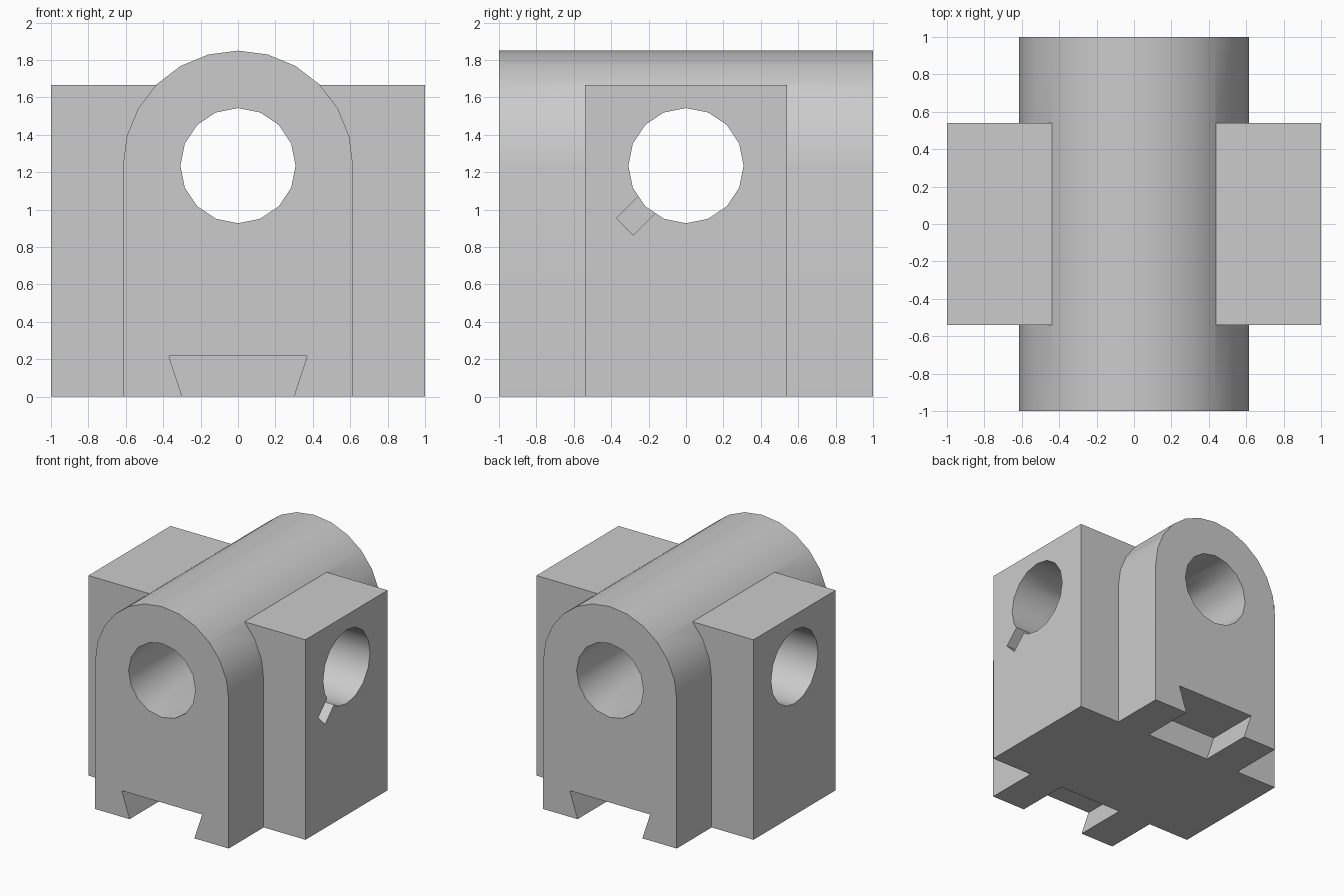
import bpy
import bmesh
from math import cos, sin, pi, radians
from mathutils import Matrix, Vector

cube = bpy.data.objects.get("Cube")
if cube:
    bpy.data.objects.remove(cube, do_unlink=True)

AXIS_Z = 1.235        # height of both bores
BODY_R = 0.615        # half width of the rounded body
BORE_R = 0.308
ARM_Y = 0.54          # half depth of the cross arms
ARM_TOP = 1.665

grey = bpy.data.materials.new("plain_grey")
grey.use_nodes = True
colour = (0.6, 0.6, 0.6, 1)
grey.diffuse_color = colour
grey.node_tree.nodes["Principled BSDF"].inputs["Base Color"].default_value = colour


def prism(name, profile, start, end, along="y"):
    """Extrude a (horizontal, z) profile along y or x."""
    bm = bmesh.new()
    if along == "y":
        place = lambda h, z: (h, start, z)
        shift = Vector((0, end - start, 0))
    else:
        place = lambda h, z: (start, h, z)
        shift = Vector((end - start, 0, 0))
    face = bm.faces.new([bm.verts.new(place(h, z)) for h, z in profile])
    result = bmesh.ops.extrude_face_region(bm, geom=[face])
    bmesh.ops.translate(bm, vec=shift,
                        verts=[g for g in result["geom"] if isinstance(g, bmesh.types.BMVert)])
    bmesh.ops.recalc_face_normals(bm, faces=bm.faces)
    mesh = bpy.data.meshes.new(name)
    bm.to_mesh(mesh)
    bm.free()
    mesh.materials.append(grey)
    obj = bpy.data.objects.new(name, mesh)
    bpy.context.collection.objects.link(obj)
    return obj


def arc(radius, steps, sweep):
    return [(radius * cos(sweep * i / steps), AXIS_Z + radius * sin(sweep * i / steps))
            for i in range(steps + 1)]


def combine(target, tool, operation):
    mod = target.modifiers.new(operation.lower(), "BOOLEAN")
    mod.operation = operation
    mod.solver = "EXACT"
    mod.object = tool
    bpy.context.view_layer.objects.active = target
    bpy.ops.object.modifier_apply(modifier=mod.name)
    bpy.data.objects.remove(tool, do_unlink=True)


# Round-topped body running front to back
body = prism("crossed_block", [(-BODY_R, 0), (BODY_R, 0)] + arc(BODY_R, 12, pi), -1, 1)

# Square cross arms running side to side
arms = prism("cross_arms", [(-ARM_Y, 0), (ARM_Y, 0), (ARM_Y, ARM_TOP), (-ARM_Y, ARM_TOP)],
             -1, 1, "x")
combine(body, arms, "UNION")

# Crossing bores
for axis in "yx":
    bore = prism("bore_cutter", arc(BORE_R, 16, 2 * pi)[:-1], -1.2, 1.2, axis)
    combine(body, bore, "DIFFERENCE")

# Dovetail notches under the front and back ends
dovetail = [(-0.282, -0.05), (0.282, -0.05), (0.37, 0.218), (-0.37, 0.218)]
for side in (-1, 1):
    notch = prism("notch_cutter", dovetail, side * ARM_Y, side * 1.2)
    combine(body, notch, "DIFFERENCE")

# Slanted keyway in the left arm only
turn = Matrix.Rotation(radians(225), 2)
keyway = []
for reach, half in ((0.2, -1), (0.462, -1), (0.462, 1), (0.2, 1)):
    p = turn @ Vector((reach, half * 0.063))
    keyway.append((p.x, p.y + AXIS_Z))
combine(body, prism("keyway_cutter", keyway, BODY_R, 1.2, "x"), "DIFFERENCE")

# Smooth the curves, keep the edges crisp
bpy.ops.object.select_all(action="DESELECT")
body.select_set(True)
bpy.context.view_layer.objects.active = body
bpy.ops.object.shade_smooth_by_angle(angle=radians(30))
